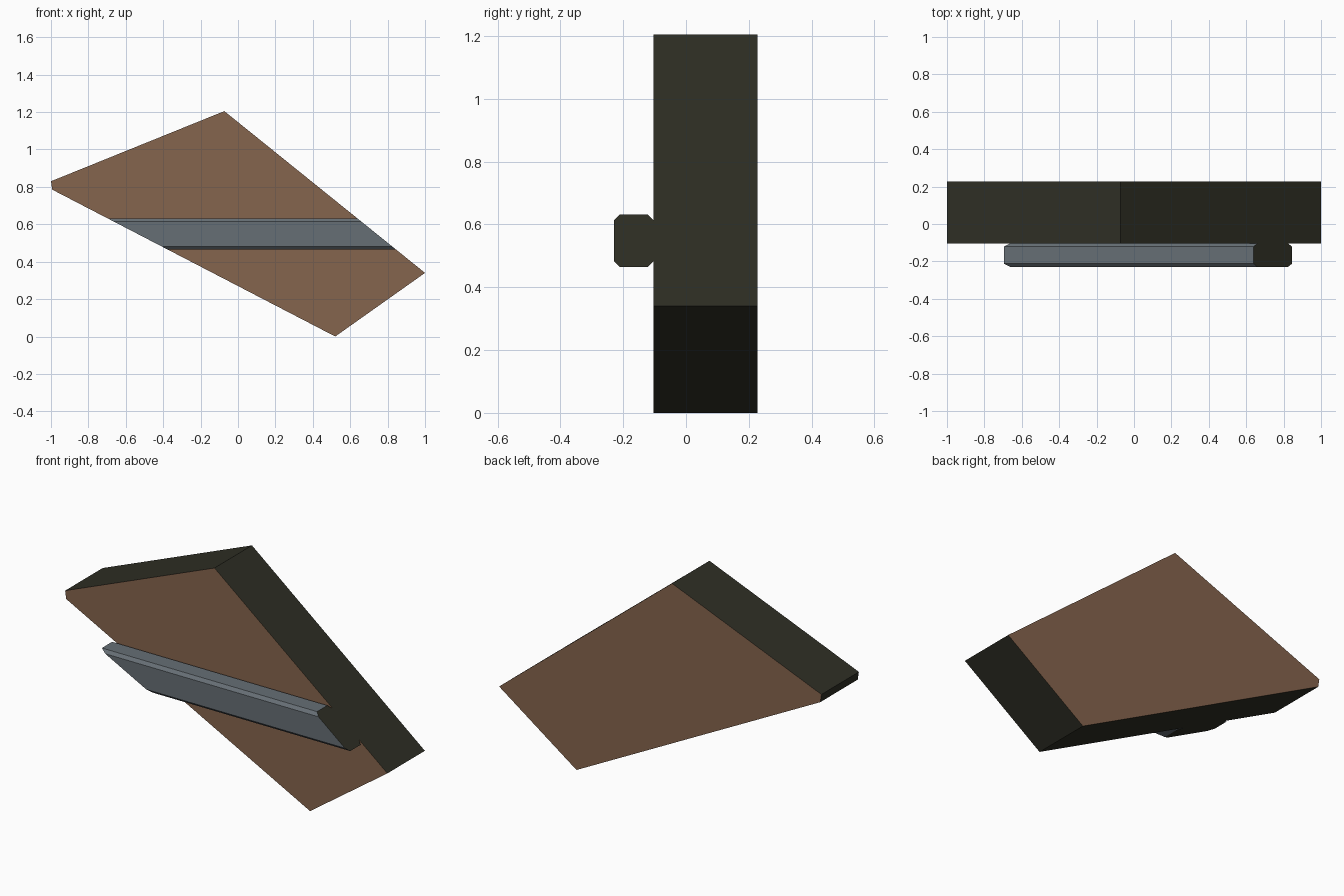
import bpy, bmesh
from mathutils import Vector

old = bpy.data.objects.get("Cube")
if old:
    bpy.data.objects.remove(old, do_unlink=True)


def material(name, rgb):
    m = bpy.data.materials.new(name)
    m.use_nodes = True
    m.diffuse_color = (*rgb, 1)
    m.node_tree.nodes["Principled BSDF"].inputs["Base Color"].default_value = (*rgb, 1)
    return m


brown = material("brown_face", (0.235, 0.128, 0.075))
olive = material("dark_olive_edge", (0.028, 0.028, 0.018))
grey = material("blue_grey_bar", (0.133, 0.157, 0.177))


def prism(points, offset):
    """Extrude a closed outline along an offset vector."""
    bm = bmesh.new()
    face = bm.faces.new([bm.verts.new(p) for p in points])
    new = bmesh.ops.extrude_face_region(bm, geom=[face])["geom"]
    bmesh.ops.translate(bm, vec=offset, verts=[v for v in new if isinstance(v, bmesh.types.BMVert)])
    bmesh.ops.recalc_face_normals(bm, faces=bm.faces)
    return bm


def finish(bm, name, main, is_main):
    """Paint faces by direction, the rest in dark olive."""
    bmesh.ops.recalc_face_normals(bm, faces=bm.faces)
    bm.normal_update()
    for f in bm.faces:
        f.material_index = 0 if is_main(f.normal) else 1
    mesh = bpy.data.meshes.new(name)
    bm.to_mesh(mesh)
    bm.free()
    mesh.materials.append(main)
    mesh.materials.append(olive)
    bpy.context.collection.objects.link(bpy.data.objects.new(name, mesh))


# Slanted slab: brown front and back, dark rim
outline = [(-1, 0.83), (-0.993, 0.785), (0.52, 0), (1, 0.34), (-0.073, 1.205)]
front, back = -0.104, 0.228
slab = prism([(x, front, z) for x, z in outline], (0, back - front, 0))
finish(slab, "slab", brown, lambda n: abs(n.y) > 0.9)

# Chamfered bar, trimmed flush with the slab's sloping edges
y0, y1, z0, z1, c = -0.229, front, 0.465, 0.631, 0.017
section = [(y0 + c, z0), (y1 - c, z0), (y1, z0 + c), (y1, z1 - c),
           (y1 - c, z1), (y0 + c, z1), (y0, z1 - c), (y0, z0 + c)]
bar = prism([(-1.2, y, z) for y, z in section], (2.4, 0, 0))
for a, b in ((outline[1], outline[2]), (outline[3], outline[4])):
    outward = Vector((b[1] - a[1], 0, a[0] - b[0])).normalized()
    cut = bmesh.ops.bisect_plane(bar, geom=bar.verts[:] + bar.edges[:] + bar.faces[:],
                                 plane_co=(a[0], 0, a[1]), plane_no=outward, clear_outer=True)
    edges = [e for e in cut["geom_cut"] if isinstance(e, bmesh.types.BMEdge)]
    bmesh.ops.contextual_create(bar, geom=edges)
finish(bar, "bar", grey, lambda n: abs(n.x) < 0.1)
